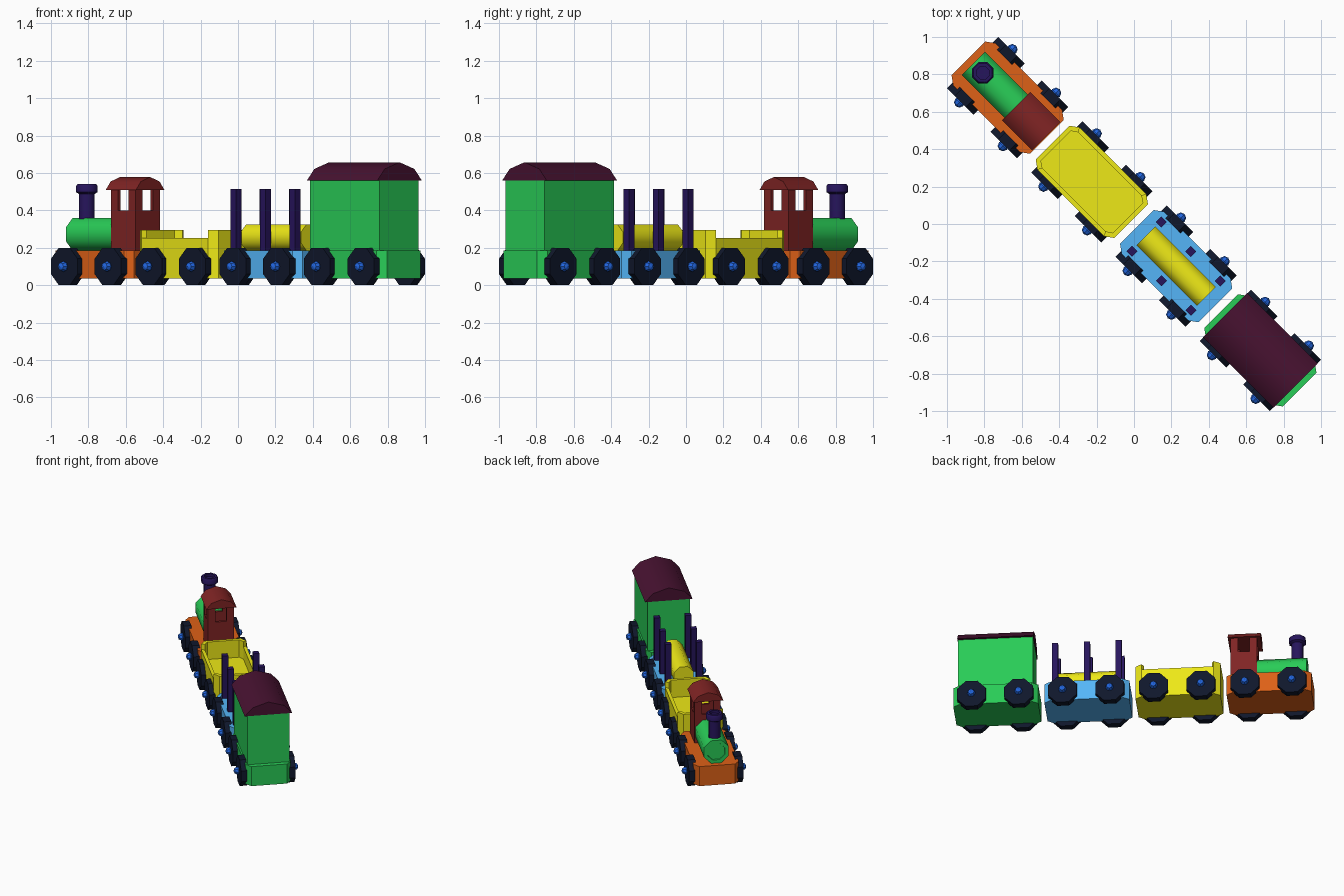
import bpy, bmesh
from math import pi, cos, sin, radians, sqrt
from mathutils import Matrix, Color

if "Cube" in bpy.data.objects:
    bpy.data.objects.remove(bpy.data.objects["Cube"])

TURN = Matrix.Rotation(radians(-45), 4, 'Z')   # the train runs diagonally
PITCH, HALF_L, HALF_W, END_W, CUT = 0.637, 0.297, 0.16, 0.127, 0.045
ENGINE, WAGON, FLATCAR, VAN = [(i - 1.5) * PITCH for i in range(4)]

# colours as seen on screen, converted to linear
COLORS = dict(orange=(0.87, 0.38, 0.09), green=(0.16, 0.80, 0.34), red=(0.50, 0.14, 0.14),
              purple=(0.15, 0.08, 0.36), yellow=(0.93, 0.91, 0.09), sky=(0.33, 0.71, 0.97),
              plum=(0.28, 0.07, 0.19), navy=(0.06, 0.09, 0.17), blue=(0.13, 0.40, 0.88))
MATS = {}
for n, c in COLORS.items():
    MATS[n] = bpy.data.materials.new(n)
    MATS[n].diffuse_color = (*Color(c).from_srgb_to_scene_linear(), 1)


def finish(name, bm, color, smooth=None):
    bmesh.ops.recalc_face_normals(bm, faces=bm.faces)
    me = bpy.data.meshes.new(name)
    bm.to_mesh(me)
    bm.free()
    ob = bpy.data.objects.new(name, me)
    bpy.context.collection.objects.link(ob)
    me.materials.append(MATS[color])
    ob.matrix_world = TURN
    if smooth:
        bpy.ops.object.select_all(action='DESELECT')
        ob.select_set(True)
        bpy.context.view_layer.objects.active = ob
        bpy.ops.object.shade_smooth_by_angle(angle=radians(smooth))
    return ob


def loft(name, rings, color, smooth=None):
    """Skin a list of equal-length point rings and cap both ends."""
    bm = bmesh.new()
    vs = [[bm.verts.new(p) for p in r] for r in rings]
    n = len(vs[0])
    for a, b in zip(vs, vs[1:]):
        for i in range(n):
            bm.faces.new((a[i], a[(i + 1) % n], b[(i + 1) % n], b[i]))
    bm.faces.new(vs[0])
    bm.faces.new(vs[-1])
    return finish(name, bm, color, smooth)


PLACE = {'x': lambda u, v, w: (w, u, v), 'y': lambda u, v, w: (u, w, v), 'z': lambda u, v, w: (u, v, w)}


def prism(name, profile, lo, hi, axis, color, smooth=None):
    return loft(name, [[PLACE[axis](u, v, w) for u, v in profile] for w in (lo, hi)], color, smooth)


def box(name, x0, x1, y0, y1, z0, z1, color):
    return prism(name, [(x0, y0), (x1, y0), (x1, y1), (x0, y1)], z0, z1, 'z', color)


def octagon(r, cu=0, cv=0):
    k = r / cos(pi / 8)
    return [(cu + k * cos((i + .5) * pi / 4), cv + k * sin((i + .5) * pi / 4)) for i in range(8)]


def lathe(name, steps, cu, cv, axis, color, smooth=50):
    """Eight-sided turned part from (radius, position) steps."""
    rings = [[PLACE[axis](u, v, w) for u, v in octagon(r, cu, cv)] for r, w in steps]
    return loft(name, rings, color, smooth)


def plan(cx, inset=0.0):
    """Wagon outline with clipped corners."""
    l, w, e, c = HALF_L - inset, HALF_W - inset, END_W - inset * .6, CUT - inset * .4
    q = [(l, -e), (l, e), (l - c, w), (-l + c, w), (-l, e), (-l, -e), (-l + c, -w), (l - c, -w)]
    return [(cx + x, y) for x, y in q]


def arched_roof(name, x0, x1, half, eave, rise, color):
    R = (half ** 2 + rise ** 2) / (2 * rise)
    k = half * 2 / 3
    z = lambda y: eave + rise - R + sqrt(R * R - y * y)
    pts = [(-half, eave), (-k, z(k)), (0, eave + rise), (k, z(k)), (half, eave)]
    prism(name, pts, x0, x1, 'x', color, 40)


# chassis, wheels and hubs for every vehicle
for label, cx, color, top in (('engine', ENGINE, 'orange', .185), ('wagon', WAGON, 'yellow', .16),
                              ('flatcar', FLATCAR, 'sky', .185), ('van', VAN, 'green', .185)):
    prism(label + '_chassis', plan(cx), .035, top, 'z', color)
    for end, x in (('front', cx - .165), ('rear', cx + .165)):
        for side, s in (('right', -1), ('left', 1)):
            prism(f'{label}_{end}_{side}_wheel', octagon(.1, x, .1), s * .14, s * .193, 'y', 'navy')
            bm = bmesh.new()
            bmesh.ops.create_uvsphere(bm, u_segments=8, v_segments=4, radius=.029,
                                      matrix=Matrix.Translation((x, s * .2, .1)) @ Matrix.Rotation(pi / 2, 4, 'X'))
            finish(f'{label}_{end}_{side}_hub', bm, 'blue')

# engine boiler with recessed front, and chimney
lathe('boiler', [(.06, -1.208), (.062, -1.215), (.087, -1.215), (.087, -.867)], 0, .272, 'x', 'green')
lathe('chimney', [(.041, .31), (.041, .487), (.057, .497), (.057, .53), (.05, .541), (.034, .541), (.034, .52)],
      -1.143, 0, 'z', 'purple')

# engine cab: corner posts, panels below the windows, roof
CAB, H, G, T = -.775, .092, .04, .018
for sx in (-1, 1):
    for sy in (-1, 1):
        ell = [(H, H), (G, H), (G, H - T), (H - T, H - T), (H - T, G), (H, G)]
        prism('cab_corner_post', [(CAB + sx * x, sy * y) for x, y in ell], .185, .52, 'z', 'red')
for s in (-1, 1):
    a, b = sorted((s * H, s * (H - T)))
    box('cab_end_panel', CAB + a, CAB + b, -G, G, .185, .40, 'red')
    box('cab_side_panel', CAB - G, CAB + G, a, b, .185, .40, 'red')
arched_roof('cab_roof', -.892, -.664, .107, .51, .068, 'red')

# open wagon walls: low sides, raised ends
outer, inner = plan(WAGON), plan(WAGON, .024)
for i in range(8):
    j = (i + 1) % 8
    prism('wagon_wall', [outer[i], outer[j], inner[j], inner[i]], .16, .252 if i in (2, 6) else .294, 'z', 'yellow')

# flatcar log and stakes
prism('log', octagon(.07, 0, .255), FLATCAR - .228, FLATCAR + .228, 'x', 'yellow', 50)
for x in (-.223, 0, .223):
    for y in (-.11, .11):
        c = FLATCAR + x
        box('stake', c - .021, c + .021, y - .021, y + .021, .18, .513, 'purple')

# covered van body and roof
box('van_body', VAN - .262, VAN + .262, -.149, .149, .18, .565, 'green')
arched_roof('van_roof', VAN - .266, VAN + .266, .168, .56, .097, 'plum')

for m in bpy.data.materials:
    if m.users and not m.is_grease_pencil:
        m.use_nodes = True
        m.node_tree.nodes["Principled BSDF"].inputs["Base Color"].default_value = m.diffuse_color
